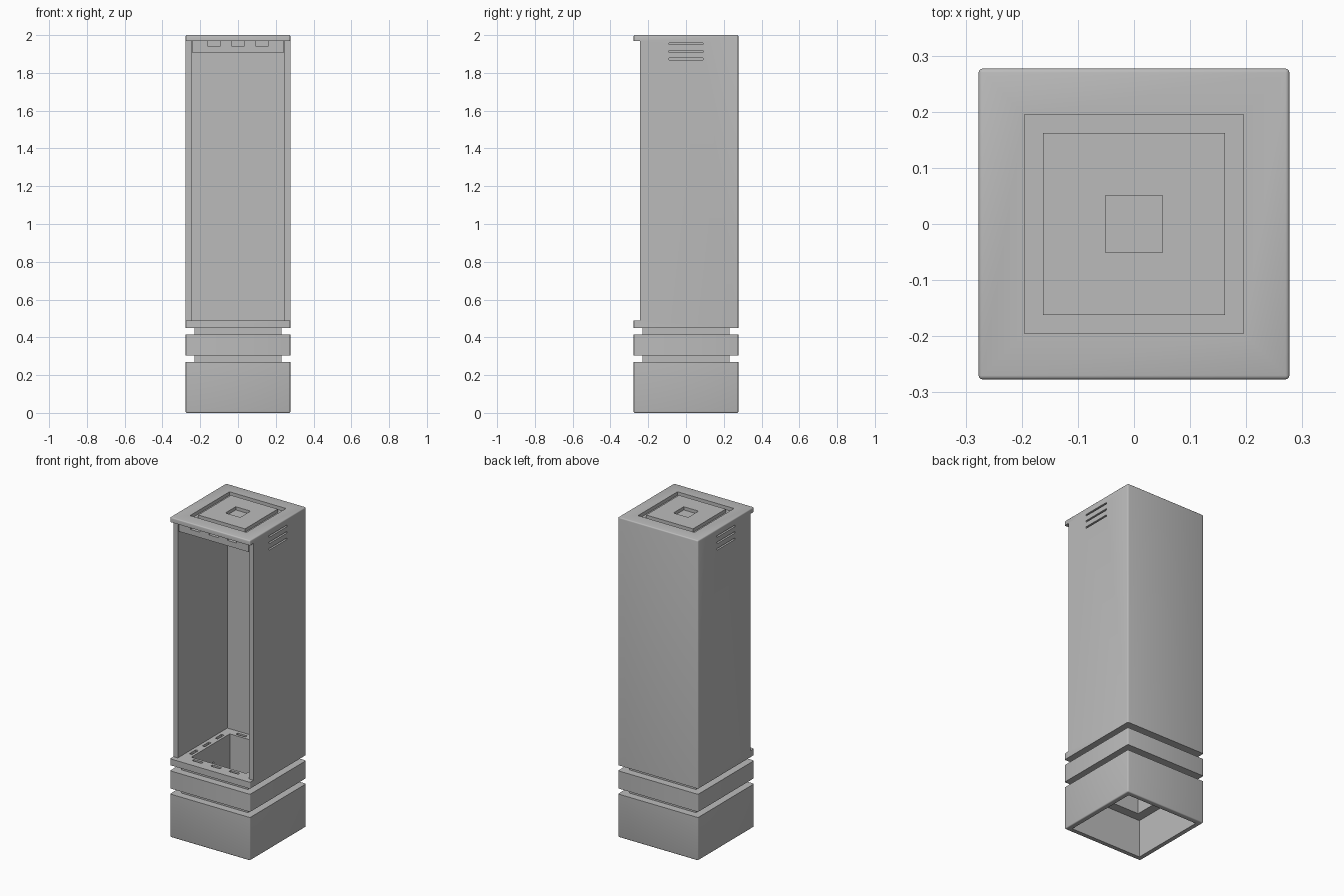
import bpy
import bmesh
from mathutils import Matrix, Vector

if "Cube" in bpy.data.objects:
    bpy.data.objects.remove(bpy.data.objects["Cube"], do_unlink=True)

HALF = 0.277    # outer half width
INNER = 0.246   # half width of the cavity
HOLE = 0.19     # half width of the central shaft
NECK = 0.23     # half width of the recessed necks
FLOOR, CEIL = 0.49, 1.97

grey = bpy.data.materials.new("plain_grey")
grey.use_nodes = True
colour = (0.5, 0.5, 0.5, 1)
grey.diffuse_color = colour
grey.node_tree.nodes["Principled BSDF"].inputs["Base Color"].default_value = colour


def box(x0, x1, y0, y1, z0, z1):
    return Vector((x0, y0, z0)), Vector((x1, y1, z1))


def square(half, z0, z1):
    return box(-half, half, -half, half, z0, z1)


def build(name, boxes, bevel_rule=None):
    """Mesh made of boxes; edges whose midpoint passes the rule are rounded."""
    bm = bmesh.new()
    for low, high in boxes:
        place = Matrix.Translation((low + high) / 2) @ Matrix.Diagonal((*(high - low), 1))
        bmesh.ops.create_cube(bm, size=1, matrix=place)
    if bevel_rule:
        chosen = [e for e in bm.edges if bevel_rule(e)]
        bmesh.ops.bevel(bm, geom=chosen, offset=0.007, segments=3, profile=0.5,
                        affect='EDGES')
    mesh = bpy.data.meshes.new(name)
    bm.to_mesh(mesh)
    bm.free()
    mesh.materials.append(grey)
    obj = bpy.data.objects.new(name, mesh)
    bpy.context.collection.objects.link(obj)
    return obj


def cut(obj, boxes):
    """Subtract separate boxes from the part and bake the result."""
    cutter = build("cutter", boxes)
    cutter.hide_render = True
    mod = obj.modifiers.new("cut", 'BOOLEAN')
    mod.operation, mod.solver, mod.object = 'DIFFERENCE', 'EXACT', cutter
    bpy.context.view_layer.objects.active = obj
    bpy.ops.object.modifier_apply(modifier=mod.name)
    bpy.data.objects.remove(cutter, do_unlink=True)


def four_sides(a0, a1, r0, r1, z0, z1):
    """The same box on all four sides: a runs along the side, r outwards."""
    return [box(a0, a1, r0, r1, z0, z1), box(a0, a1, -r1, -r0, z0, z1),
            box(r0, r1, a0, a1, z0, z1), box(-r1, -r0, a0, a1, z0, z1)]


def frame_boxes(outer, inner, z0, z1):
    """Four bars forming a square frame."""
    return [box(-outer, outer, inner, outer, z0, z1),
            box(-outer, outer, -outer, -inner, z0, z1),
            box(inner, outer, -inner, inner, z0, z1),
            box(-outer, -inner, -inner, inner, z0, z1)]


def is_upright(e):
    return abs(e.verts[0].co.z - e.verts[1].co.z) > 0.01


def height(e):
    return (e.verts[0].co.z + e.verts[1].co.z) / 2


# Tall cabinet, open at the front, with projecting roof and sill
cabinet = build("cabinet", [square(HALF, 0.45, 2.0)],
                lambda e: is_upright(e) or height(e) > 1.9)
cut(cabinet, [box(-INNER, INNER, -0.4, INNER, FLOOR, CEIL)])
cut(cabinet, [box(-0.4, 0.4, -0.4, -0.243, FLOOR, CEIL)])
cut(cabinet, [square(HOLE, 0.4, 0.55)])

# Vent slits on both sides
cut(cabinet, [box(s - 0.02, s + 0.02, -0.09, 0.09, z - 0.005, z + 0.005)
              for s in (-HALF, HALF) for z in (1.874, 1.914, 1.954)])

# Slots around the sill
slot_centres = (-0.127, 0, 0.127)
for c in slot_centres:
    cut(cabinet, four_sides(c - 0.032, c + 0.032, 0.207, 0.225, 0.468, 0.52))

# Square groove and central socket in the roof
cut(cabinet, [square(0.195, 1.978, 2.1)])
raised = build("roof_panel", [square(0.162, 1.976, 2.0)])
cut(raised, [square(0.051, 1.98, 2.1)])

# Hanging frame under the roof with slots in its upper edge
lip = build("roof_lip", [square(0.24, 1.906, CEIL)])
cut(lip, [square(HOLE, 1.8, 2.1)])
for c in slot_centres:
    cut(lip, four_sides(c - 0.032, c + 0.032, 0.222, 0.3, 1.94, 2.1))

# Recessed necks
for name, z0, z1 in (("lower_neck", 0.27, 0.305), ("upper_neck", 0.415, 0.45)):
    neck = build(name, [square(NECK, z0, z1)])
    cut(neck, [square(HOLE, z0 - 0.1, z1 + 0.1)])

# Middle ring with a slot in each inner wall
ring = build("middle_ring", [square(HALF, 0.305, 0.415)], is_upright)
cut(ring, [square(HOLE, 0.2, 0.5)])
cut(ring, four_sides(-0.032, 0.032, 0.17, 0.225, 0.345, 0.375))

# Hollow base, open below, with a shelf around the shaft
base = build("base", [square(HALF, 0.0, 0.27)],
             lambda e: is_upright(e) or height(e) < 0.1)
cut(base, [square(INNER, -0.1, 0.235)])
cut(base, [square(HOLE, 0.1, 0.4)])

# Smooth only the rounded edges
for obj in (cabinet, ring, base):
    bpy.ops.object.select_all(action='DESELECT')
    obj.select_set(True)
    bpy.context.view_layer.objects.active = obj
    bpy.ops.object.shade_smooth_by_angle(angle=0.6)
